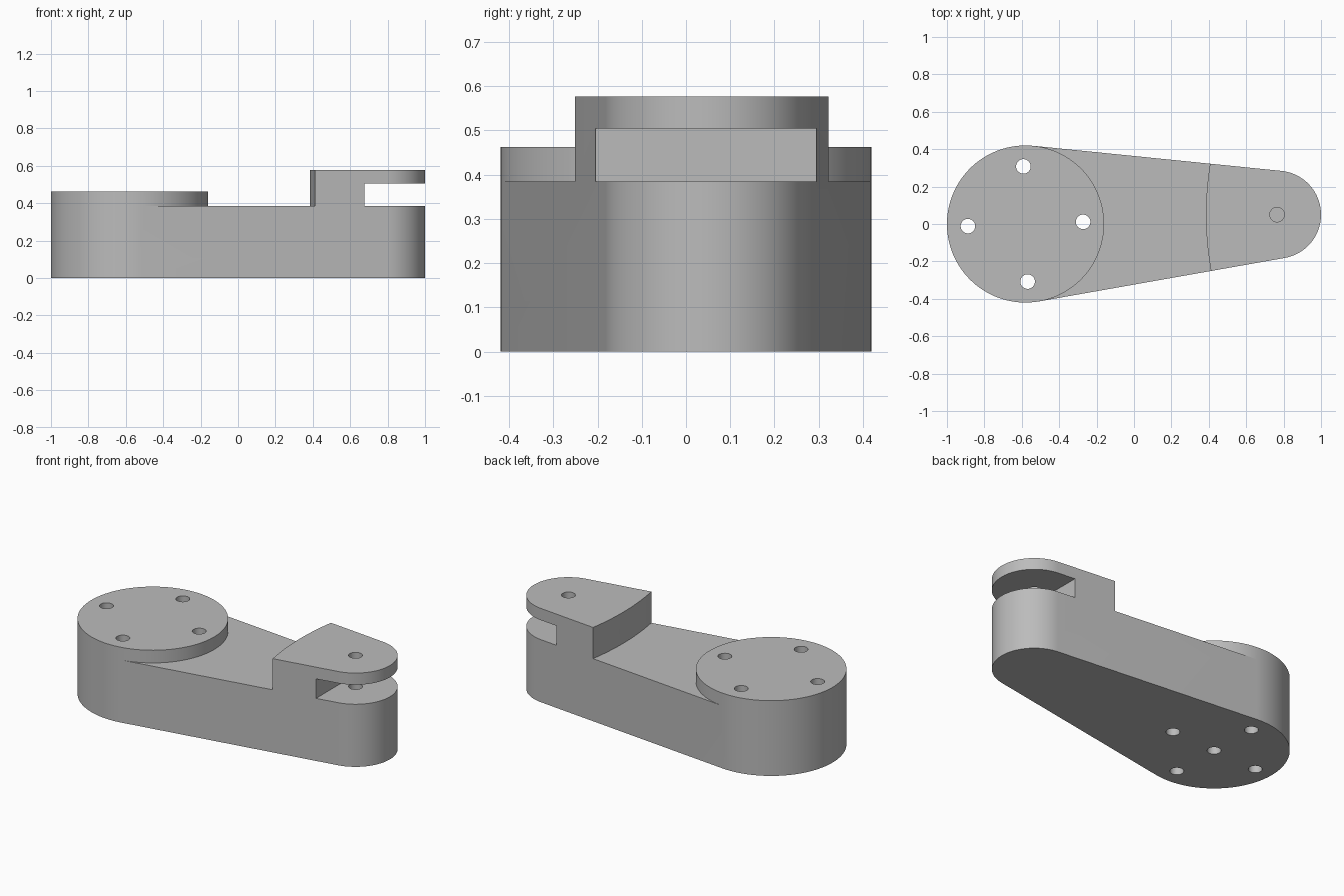
import bpy, bmesh
from math import acos, atan2, cos, sin, pi, hypot, radians

cube = bpy.data.objects.get("Cube")
if cube:
    bpy.data.objects.remove(cube)

grey = bpy.data.materials.new("plain_grey")
grey.use_nodes = True
colour = (0.5, 0.5, 0.5, 1)
grey.diffuse_color = colour
grey.node_tree.nodes["Principled BSDF"].inputs["Base Color"].default_value = colour

# Main dimensions
HUB, HUB_R = (-0.58, 0.0), 0.42
TIP, TIP_R = (0.765, 0.05), 0.235
DECK, HUB_TOP, TOP = 0.385, 0.463, 0.577
SLOT_TOP, SLOT_X = 0.505, 0.675
HOLE_R, HOLE_RING = 0.039, 0.308
OVER = 0.8

span = hypot(TIP[0] - HUB[0], TIP[1] - HUB[1])
lean = atan2(TIP[1] - HUB[1], TIP[0] - HUB[0])
tangent = acos((HUB_R - TIP_R) / span)


def arc(centre, r, start, end, steps):
    angles = [start + (end - start) * i / steps for i in range(steps + 1)]
    return [(centre[0] + r * cos(a), centre[1] + r * sin(a)) for a in angles]


def prism(name, outline, z0, z1):
    bm = bmesh.new()
    face = bm.faces.new([bm.verts.new((x, y, z0)) for x, y in outline])
    out = bmesh.ops.extrude_face_region(bm, geom=[face])
    for v in out["geom"]:
        if isinstance(v, bmesh.types.BMVert):
            v.co.z = z1
    bmesh.ops.recalc_face_normals(bm, faces=bm.faces)
    mesh = bpy.data.meshes.new(name)
    bm.to_mesh(mesh)
    bm.free()
    obj = bpy.data.objects.new(name, mesh)
    bpy.context.collection.objects.link(obj)
    mesh.materials.append(grey)
    return obj


def cut(target, name, outline, z0, z1):
    cutter = prism(name, outline, z0, z1)
    mod = target.modifiers.new(name, "BOOLEAN")
    mod.operation, mod.solver, mod.object = "DIFFERENCE", "EXACT", cutter
    bpy.context.view_layer.objects.active = target
    bpy.ops.object.modifier_apply(modifier=mod.name)
    bpy.data.objects.remove(cutter)


def drill(target, name, x, y, z0, z1):
    cut(target, name, arc((x, y), HOLE_R, 0, 2 * pi, 32)[:-1], z0, z1)


# Tapered arm: two round ends joined by tangent sides
outline = arc(HUB, HUB_R, lean + tangent, lean + 2 * pi - tangent, 64)
outline += arc(TIP, TIP_R, lean - tangent, lean + tangent, 48)
arm = prism("arm", outline, 0, TOP)

# Curved back of the raised head
back_r = 1.7
swing = radians(16)
head_back = arc((0.385 + back_r, TIP[1]), back_r, pi - swing, pi + swing, 32)

# Lower the hub, then the deck between hub and head
cut(arm, "hub_clearance", head_back + [(-1.2, -OVER), (-1.2, OVER)], HUB_TOP, OVER)
hub_edge = arc(HUB, HUB_R, lean - tangent, lean + tangent, 64)
cut(arm, "deck_clearance",
    head_back + [(hub_edge[0][0], -OVER)] + hub_edge + [(hub_edge[-1][0], OVER)],
    DECK, OVER)

# Open slot under the head
slot = [(SLOT_X, -OVER), (1.2, -OVER), (1.2, OVER), (SLOT_X, OVER)]
cut(arm, "slot", slot, DECK, SLOT_TOP)

# Hub bolt holes, blind centre hole and pivot hole
for i in range(4):
    a = lean + i * pi / 2
    drill(arm, "bolt_hole", HUB[0] + HOLE_RING * cos(a), HUB[1] + HOLE_RING * sin(a), -0.1, OVER)
drill(arm, "centre_hole", *HUB, -0.1, DECK)
drill(arm, "pivot_hole", *TIP, 0.19, OVER)

# Smooth round walls, crisp edges
bpy.ops.object.select_all(action="DESELECT")
arm.select_set(True)
bpy.context.view_layer.objects.active = arm
bpy.ops.object.shade_smooth_by_angle(angle=radians(30))
